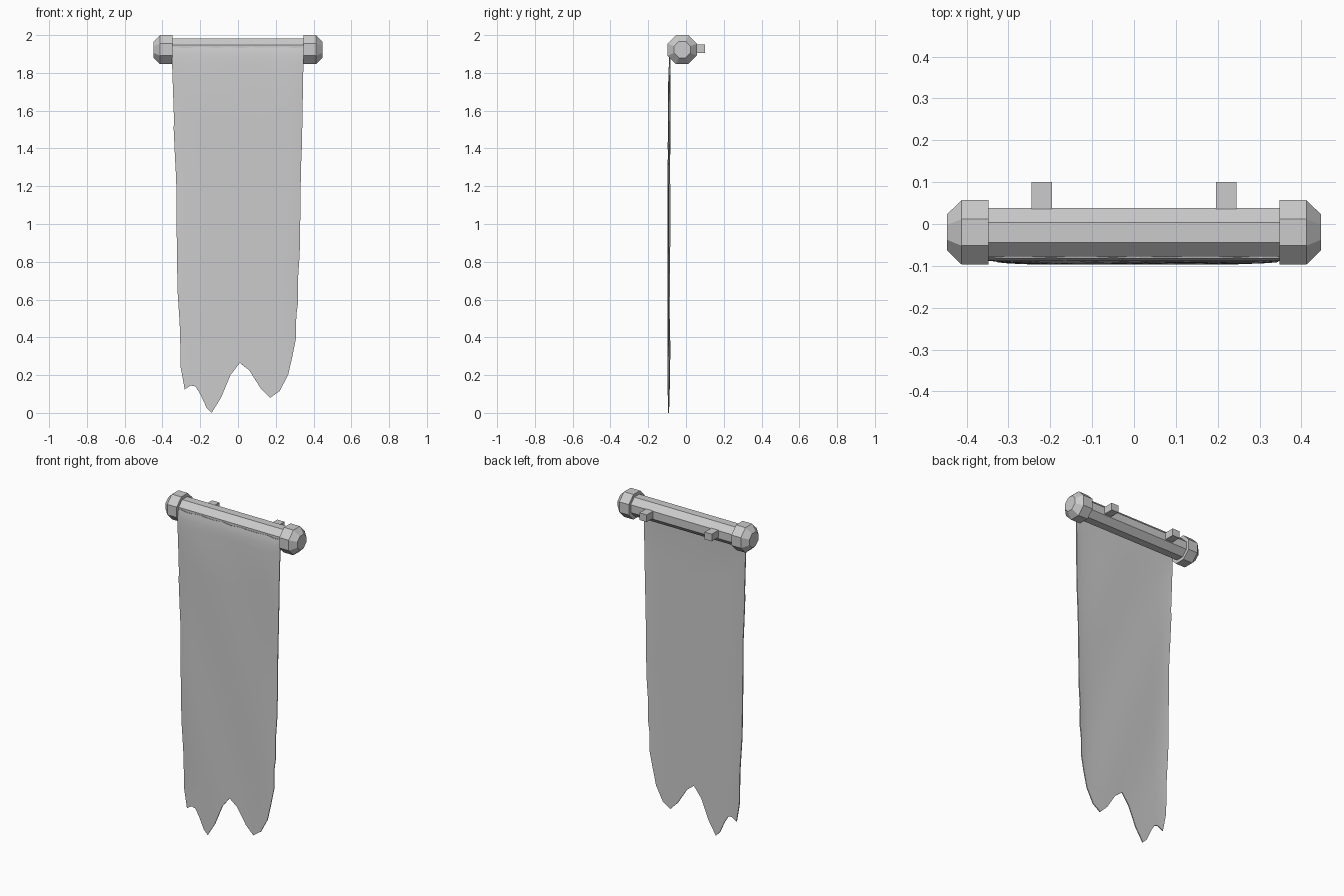
import bpy, bmesh, math

if "Cube" in bpy.data.objects:
    bpy.data.objects.remove(bpy.data.objects["Cube"])

ROD_Y, ROD_Z = -0.02, 1.923


def make_object(name, bm):
    bmesh.ops.recalc_face_normals(bm, faces=bm.faces)
    mesh = bpy.data.meshes.new(name)
    bm.to_mesh(mesh)
    bm.free()
    ob = bpy.data.objects.new(name, mesh)
    bpy.context.collection.objects.link(ob)
    return ob


def octagon_lathe(name, sections):
    """Octagonal solid along x from (x, apothem) sections."""
    bm = bmesh.new()
    rings = []
    for x, apothem in sections:
        r = apothem / math.cos(math.pi / 8)
        rings.append([bm.verts.new((x, ROD_Y + r * math.cos(a), ROD_Z + r * math.sin(a)))
                      for a in (math.pi / 8 + k * math.pi / 4 for k in range(8))])
    for a, b in zip(rings, rings[1:]):
        for k in range(8):
            n = (k + 1) % 8
            bm.faces.new((a[k], a[n], b[n], b[k]))
    bm.faces.new(rings[0])
    bm.faces.new(rings[-1])
    return make_object(name, bm)


def box(name, center, size):
    bm = bmesh.new()
    bmesh.ops.create_cube(bm, size=1)
    for v in bm.verts:
        v.co = [c + p * s for c, p, s in zip(center, v.co, size)]
    return make_object(name, bm)


def sample(points, z):
    """Piecewise-linear lookup in a list of (z, value), z descending."""
    if z >= points[0][0]:
        return points[0][1]
    for (z0, v0), (z1, v1) in zip(points, points[1:]):
        if z >= z1:
            return v0 + (v1 - v0) * (z0 - z) / (z0 - z1)
    return points[-1][1]


# Rod, end caps and wall brackets
octagon_lathe("rod", [(-0.36, 0.058), (0.36, 0.058)])
for side, s in (("left", -1), ("right", 1)):
    octagon_lathe(side + "_end_cap", [(s * 0.348, 0.077), (s * 0.412, 0.077), (s * 0.447, 0.043)])
    box(side + "_wall_bracket", (s * 0.221, 0.065, 1.927), (0.049, 0.07, 0.044))

# Cloth: worn side edges, ragged hem
LEFT = [(1.94, -0.35), (1.85, -0.349), (1.57, -0.339), (1.52, -0.341), (1.32, -0.332),
        (1.25, -0.327), (1.0, -0.325), (0.65, -0.32), (0.45, -0.307), (0.24, -0.303)]
RIGHT = [(1.94, 0.35), (1.8, 0.345), (1.4, 0.338), (1.3, 0.333), (0.85, 0.327),
         (0.68, 0.315), (0.6, 0.32), (0.5, 0.306), (0.4, 0.308)]
HEM = [(-0.303, 0.24), (-0.282, 0.125), (-0.25, 0.145), (-0.225, 0.14), (-0.2, 0.1),
       (-0.165, 0.025), (-0.14, 0.0), (-0.09, 0.08), (-0.04, 0.2), (0.01, 0.265),
       (0.06, 0.225), (0.12, 0.13), (0.17, 0.08), (0.22, 0.115), (0.265, 0.2),
       (0.288, 0.3), (0.308, 0.4)]
DRAPE = [(1.94, -0.077), (1.9, -0.085), (1.8, -0.089), (1.65, -0.092), (0.0, -0.093)]
ROWS = [0, 0.01, 0.025, 0.05, 0.09] + [0.14 + 0.86 * i / 22 for i in range(23)]

bm = bmesh.new()
grid = []
for hx, hz in HEM:
    t = (hx + 0.303) / 0.611
    top = 1.934 + 0.004 * math.cos(t * 30)
    column = []
    for f in ROWS:
        z = top + (hz - top) * f
        left, right = sample(LEFT, z), sample(RIGHT, z)
        wave = 0.0015 * math.sin(9 * t + 5 * z) * min(1, 8 * f)
        edge = 0.005 * abs(2 * t - 1) ** 8 * min(1, 8 * f)
        column.append(bm.verts.new((left + (right - left) * t, sample(DRAPE, z) + wave + edge, z)))
    grid.append(column)
for a, b in zip(grid, grid[1:]):
    for i in range(len(ROWS) - 1):
        bm.faces.new((a[i], a[i + 1], b[i + 1], b[i]))
cloth = make_object("banner_cloth", bm)
solid = cloth.modifiers.new("thickness", 'SOLIDIFY')
solid.thickness = 0.006
solid.offset = 0
for poly in cloth.data.polygons:
    poly.use_smooth = True
bpy.context.view_layer.objects.active = cloth
cloth.select_set(True)
bpy.ops.object.modifier_apply(modifier="thickness")
bpy.ops.object.shade_smooth_by_angle(angle=math.radians(40))
